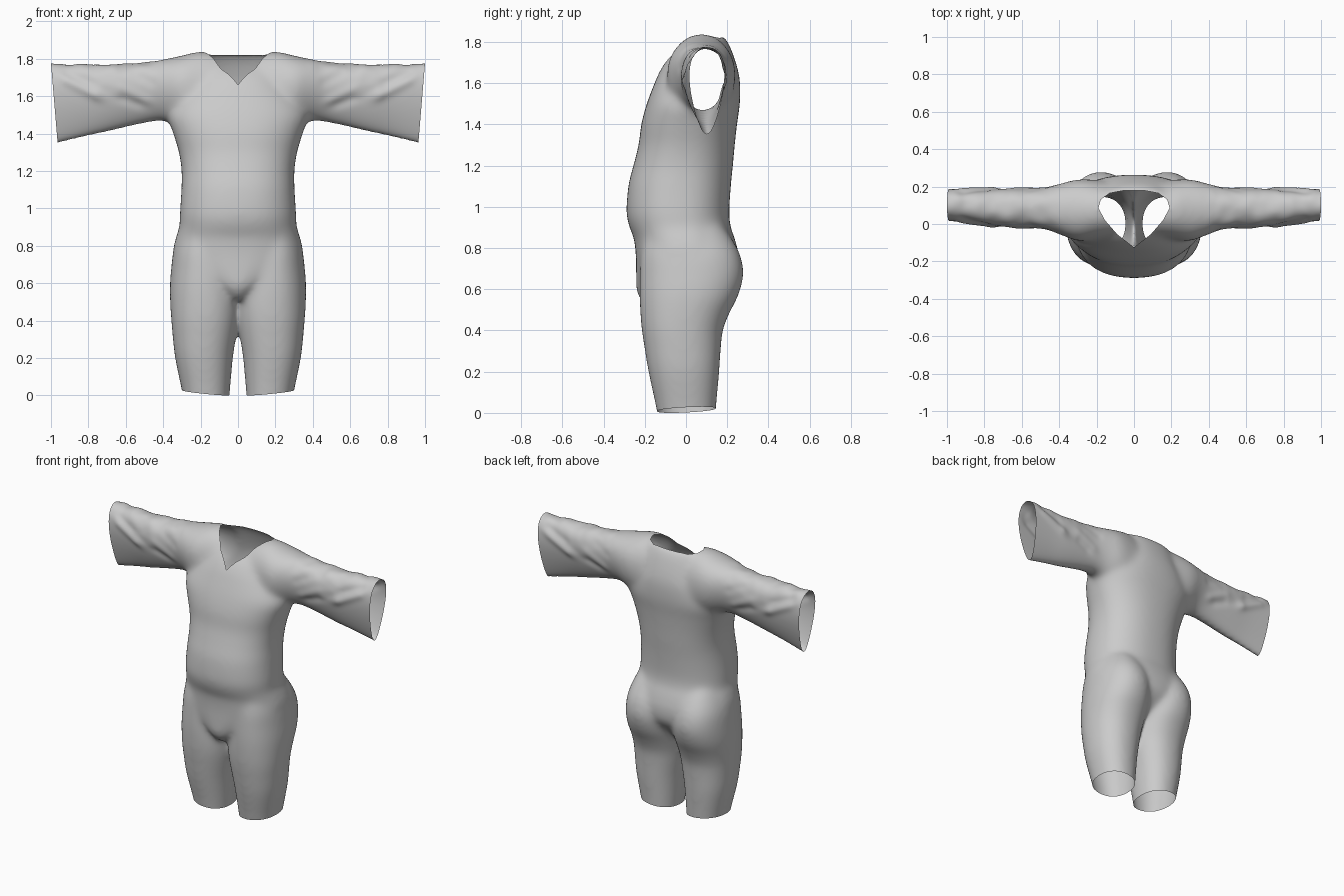
import bpy, bmesh, math
from mathutils import Vector, noise

if "Cube" in bpy.data.objects:
    bpy.data.objects.remove(bpy.data.objects["Cube"])

N = 48


def oval(t, p):
    c, s = math.cos(t), math.sin(t)
    return math.copysign(abs(c) ** (2 / p), c), math.copysign(abs(s) ** (2 / p), s)


def flat_ring(z, x0, x1, y0, y1, p=2.3):
    """Horizontal cross-section."""
    pts = []
    for i in range(N):
        c, s = oval(2 * math.pi * i / N, p)
        pts.append(((x0 + x1) / 2 + c * (x1 - x0) / 2, (y0 + y1) / 2 + s * (y1 - y0) / 2, z))
    return pts


def sleeve_ring(x, z0, z1, y0, y1, egg):
    """Upright cross-section, narrower towards the bottom."""
    pts = []
    for i in range(N):
        c, s = oval(2 * math.pi * i / N, 2.1)
        pts.append((x, (y0 + y1) / 2 + c * (1 + egg * s) * (y1 - y0) / 2,
                    (z0 + z1) / 2 + s * (z1 - z0) / 2))
    return pts


def smooth_rows(rows, steps=4):
    """Curve through the section values."""
    ext = [rows[0]] + rows + [rows[-1]]
    out = []
    for a, b, c, d in zip(ext, ext[1:], ext[2:], ext[3:]):
        for k in range(steps):
            t = k / steps
            out.append([.5 * (2 * q + (r - p) * t + (2 * p - 5 * q + 4 * r - s) * t * t
                              + (3 * q - p - 3 * r + s) * t ** 3) for p, q, r, s in zip(a, b, c, d)])
    return out + [list(rows[-1])]


def loft(bm, rings):
    loops = [[bm.verts.new(p) for p in r] for r in rings]
    for a, b in zip(loops, loops[1:]):
        for i in range(N):
            j = (i + 1) % N
            bm.faces.new((a[i], a[j], b[j], b[i]))
    bm.faces.new(loops[0][::-1])
    bm.faces.new(loops[-1])


body = bmesh.new()

# Torso: height, half width, front y, back y
torso = [(.51, .05, -.19, .10), (.57, .12, -.236, .17), (.66, .27, -.242, .245),
         (.75, .345, -.243, .258), (.84, .333, -.252, .238), (.90, .314, -.275, .217),
         (.97, .311, -.289, .210), (1.1, .303, -.28, .218), (1.2, .302, -.255, .228),
         (1.3, .317, -.23, .237), (1.4, .347, -.217, .248), (1.5, .375, -.19, .262),
         (1.6, .325, -.152, .263), (1.66, .28, -.125, .253), (1.72, .25, -.085, .235),
         (1.78, .215, -.02, .212), (1.826, .18, .04, .185)]
loft(body, [flat_ring(z, -w, w, f, b) for z, w, f, b in smooth_rows(torso)])

# Legs: height, inner x, outer x, front y, back y
leg = [(-.07, .05, .285, -.13, .14), (.03, .042, .302, -.147, .147), (.2, .027, .337, -.183, .162),
       (.32, .008, .35, -.203, .17), (.4, -.004, .357, -.215, .18), (.48, -.012, .362, -.222, .21),
       (.57, -.012, .365, -.226, .255), (.67, -.005, .358, -.225, .279), (.77, .01, .345, -.22, .262),
       (.87, .04, .31, -.2, .205), (.95, .08, .27, -.14, .14)]
for s in (-1, 1):
    loft(body, [flat_ring(z, s * a, s * b, f, k, 2.2) for z, a, b, f, k in smooth_rows(leg)])

# Shoulders and sleeves: x, bottom z, top z, front y, back y, egg shape
arm = [(0, 1.35, 1.81, -.08, .22, 0), (.19, 1.4, 1.837, -.085, .235, 0),
       (.3, 1.43, 1.815, -.09, .238, .1), (.4, 1.465, 1.795, -.053, .212, .18),
       (.5, 1.452, 1.78, -.022, .192, .26), (.7, 1.405, 1.77, -.010, .184, .34),
       (.85, 1.37, 1.77, .01, .179, .42), (1.08, 1.31, 1.782, .032, .183, .48)]
arm = smooth_rows([(-r[0], *r[1:]) for r in arm[:0:-1]] + arm)
loft(body, [sleeve_ring(*r) for r in arm])

bmesh.ops.recalc_face_normals(body, faces=body.faces)
mesh = bpy.data.meshes.new("garment")
body.to_mesh(mesh)
body.free()
garment = bpy.data.objects.new("garment", mesh)
bpy.context.collection.objects.link(garment)

# Fuse the parts into one soft surface
fuse = garment.modifiers.new("fuse", 'REMESH')
fuse.mode = 'VOXEL'
fuse.voxel_size = .012
soft = garment.modifiers.new("soften", 'SMOOTH')
soft.factor = .5
soft.iterations = 36
graph = bpy.context.evaluated_depsgraph_get()
fused = bpy.data.meshes.new_from_object(garment.evaluated_get(graph))
garment.modifiers.clear()
garment.data = fused

bm = bmesh.new()
bm.from_mesh(fused)
bm.normal_update()

# Sleeve folds: ridges and creases along lines in the x-z plane
folds = [((.46, 1.56), (.66, 1.66), .006), ((.50, 1.54), (.74, 1.63), -.007),
         ((.62, 1.60), (.78, 1.62), .006), ((.72, 1.58), (.95, 1.70), .010),
         ((.76, 1.66), (.95, 1.74), -.006), ((.44, 1.66), (.58, 1.73), -.004)]
moves = []
for v in bm.verts:
    x, z = abs(v.co.x), v.co.z
    if x < .36 or z < 1.3:
        continue
    d = 0
    p = Vector((x, z))
    for a, b, h in folds:
        a, b = Vector(a), Vector(b)
        t = (p - a).dot(b - a) / (b - a).length_squared
        fade = math.exp(-(max(0, abs(t - .5) - .3) / .2) ** 2)
        d += h * fade * math.exp(-((p - a.lerp(b, t)).length / .026) ** 2)
    top = max(0, min(1, (z - 1.66) / .1)) * min(1, (x - .36) / .1)
    d += .008 * top * noise.noise(Vector((x * 16, v.co.y * 10, z * 10)))
    moves.append((v, v.normal * d))
for v, m in moves:
    v.co += m


def cut(co, no, region, clear=True):
    faces = [f for f in bm.faces if region(f.calc_center_median())]
    geom = set(faces)
    for f in faces:
        geom.update(f.verts)
        geom.update(f.edges)
    bmesh.ops.bisect_plane(bm, geom=list(geom), dist=1e-5, plane_co=co, plane_no=no,
                           clear_outer=clear)


# Open cuffs and leg hems
for s in (-1, 1):
    cut((s, 0, 1.775), (s * .42, 0, -.035), lambda c: c.x * s > .85)
    cut((s * .045, 0, 0), (s * .1, .05, -1), lambda c: c.x * s > 0 and c.z < .2)

# Neckline: pointed at the front, round at the back
half = [(0, -.125), (.09, -.055), (.155, .02), (.19, .085), (.178, .13), (.13, .165), (.06, .178), (0, .18)]
outline = half + [(-x, y) for x, y in half[-2:0:-1]]
sides = []
for (x0, y0), (x1, y1) in zip(outline, outline[1:] + outline[:1]):
    sides.append((Vector((x0, y0, 0)), Vector((y1 - y0, x0 - x1, 0)).normalized()))
for co, no in sides:
    cut(co, no, lambda c: c.z > 1.55 and abs(c.x) < .22, False)
hole = []
for f in bm.faces:
    c = f.calc_center_median()
    if c.z > 1.55 and all((c - co).dot(no) < 0 for co, no in sides):
        hole.append(f)
bmesh.ops.delete(bm, geom=hole, context='FACES')

# Rest on the ground
low = min(v.co.z for v in bm.verts)
bmesh.ops.translate(bm, verts=bm.verts, vec=(0, 0, -low))
for f in bm.faces:
    f.smooth = True
bm.to_mesh(fused)
bm.free()
